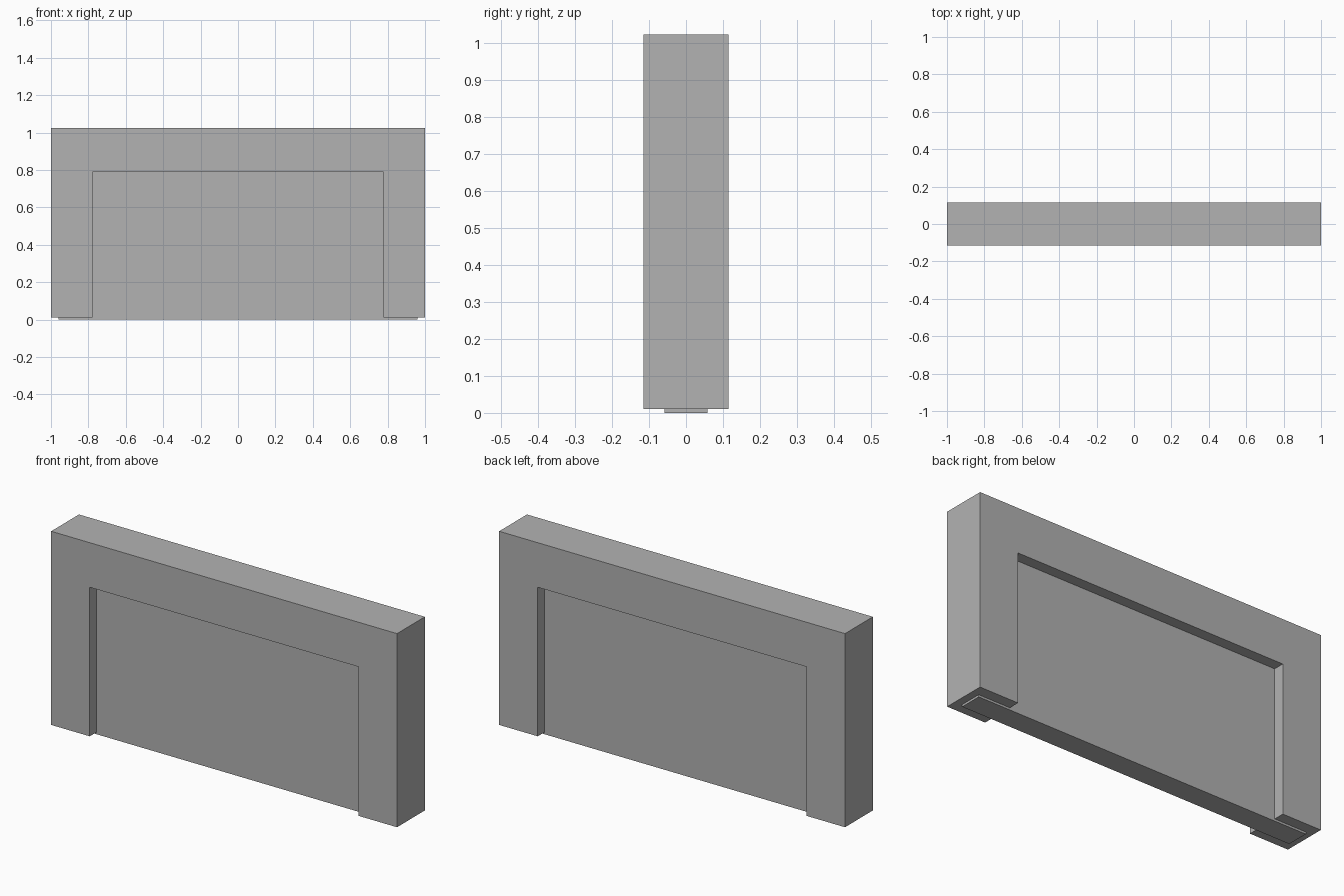
import bpy
import bmesh

cube = bpy.data.objects.get("Cube")
if cube:
    bpy.data.objects.remove(cube, do_unlink=True)

# Single flat grey
grey = bpy.data.materials.new("plain_grey")
grey.use_nodes = True
colour = (0.448, 0.448, 0.448, 1)
grey.diffuse_color = colour
grey.node_tree.nodes["Principled BSDF"].inputs["Base Color"].default_value = colour


def extruded(name, profile, depth):
    """Extrude an x-z outline symmetrically along y."""
    bm = bmesh.new()
    face = bm.faces.new([bm.verts.new((x, -depth / 2, z)) for x, z in profile])
    result = bmesh.ops.extrude_face_region(bm, geom=[face])
    moved = [v for v in result["geom"] if isinstance(v, bmesh.types.BMVert)]
    bmesh.ops.translate(bm, verts=moved, vec=(0, depth, 0))
    bmesh.ops.recalc_face_normals(bm, faces=bm.faces)
    mesh = bpy.data.meshes.new(name)
    bm.to_mesh(mesh)
    bm.free()
    mesh.materials.append(grey)
    obj = bpy.data.objects.new(name, mesh)
    bpy.context.collection.objects.link(obj)
    return obj


# Thick surround: two legs and a lintel, open at the bottom
half = [(1, 1.023), (1, 0.011), (0.777, 0.011), (0.777, 0.79)]
extruded("surround_frame", half + [(-x, z) for x, z in reversed(half)], 0.23)

# Thin door panel, let into the frame and reaching just below it
extruded("door_panel", [(-0.96, 0), (0.96, 0), (0.96, 0.97), (-0.96, 0.97)], 0.116)
